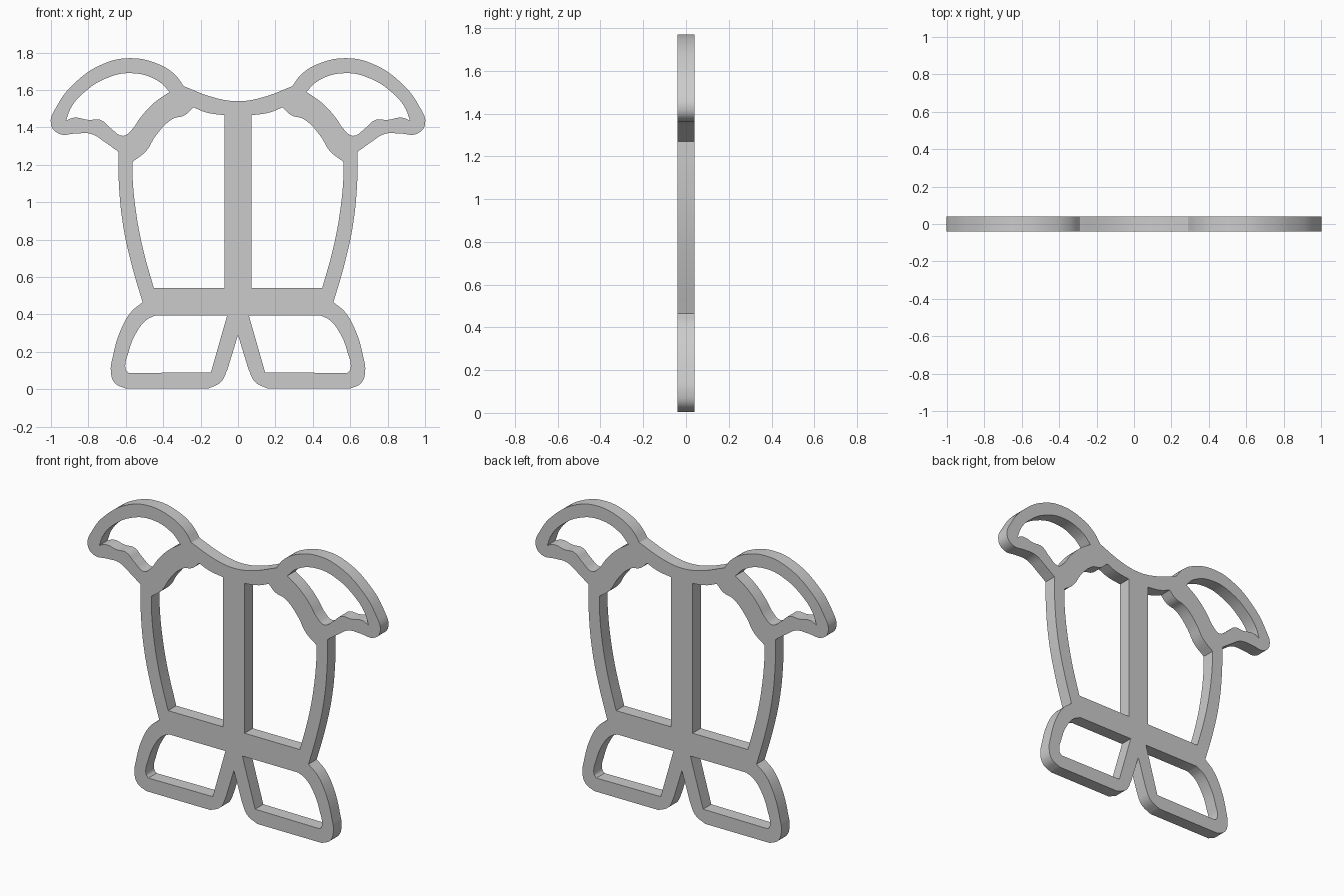
import bpy
import bmesh
import math
from mathutils import Matrix

cube = bpy.data.objects.get("Cube")
if cube:
    bpy.data.objects.remove(cube, do_unlink=True)

HALF_THICKNESS = 0.04
C = True  # marks a sharp corner

# Half of the outer silhouette: neckline, sleeve, waist, leg, crotch
outer_half = [
    (0, 1.54), (.13, 1.56), (.29, 1.62, C),
    (.34, 1.685), (.43, 1.74), (.575, 1.77), (.72, 1.74), (.87, 1.64),
    (.965, 1.52), (1, 1.415), (.955, 1.365), (.87, 1.367), (.785, 1.365),
    (.71, 1.32), (.64, 1.27, C),
    (.638, 1.12), (.615, .88), (.567, .66), (.51, .465, C),
    (.57, .415), (.63, .31), (.668, .18), (.68, .095), (.66, .035),
    (.6, .003, C), (.16, .003, C), (.09, .04), (.055, .11, C), (0, .29, C),
]

# Openings on one side
torso_opening = [
    (.073, 1.465, C), (.17, 1.48), (.238, 1.507, C), (.285, 1.465),
    (.35, 1.445), (.44, 1.355), (.49, 1.275), (.565, 1.215, C),
    (.563, 1.12), (.545, .945), (.508, .75), (.45, .54, C), (.073, .54, C),
]
sleeve_opening = [
    (.365, 1.59, C), (.43, 1.65), (.57, 1.69), (.71, 1.66), (.825, 1.585),
    (.89, 1.51), (.92, 1.435, C), (.877, 1.452), (.8, 1.44), (.735, 1.44),
    (.68, 1.395), (.615, 1.355), (.57, 1.385), (.52, 1.455), (.45, 1.53),
]
leg_opening = [
    (.058, .395, C), (.44, .395, C), (.49, .37), (.545, .3), (.585, .2),
    (.6, .105), (.585, .087, C), (.145, .09, C),
]


def mirrored(points):
    return [(-p[0], *p[1:]) for p in reversed(points)]


def add_loop(curve, points):
    spline = curve.splines.new('BEZIER')
    spline.bezier_points.add(len(points) - 1)
    spline.use_cyclic_u = True
    for knot, p in zip(spline.bezier_points, points):
        knot.co = (p[0], p[1], 0)
        kind = 'VECTOR' if len(p) == 3 else 'AUTO'
        knot.handle_left_type = knot.handle_right_type = kind


# Filled, extruded profile with openings
profile = bpy.data.curves.new("garment_profile", 'CURVE')
profile.dimensions = '2D'
profile.fill_mode = 'BOTH'
profile.resolution_u = 5
profile.extrude = HALF_THICKNESS
add_loop(profile, outer_half + mirrored(outer_half[1:-1]))
for opening in (torso_opening, sleeve_opening, leg_opening):
    add_loop(profile, opening)
    add_loop(profile, mirrored(opening))

helper = bpy.data.objects.new("garment_profile", profile)
bpy.context.collection.objects.link(helper)
bpy.context.view_layer.update()
depsgraph = bpy.context.evaluated_depsgraph_get()
mesh = bpy.data.meshes.new_from_object(helper.evaluated_get(depsgraph))
bpy.data.objects.remove(helper, do_unlink=True)

# Weld into one solid and stand it upright
bm = bmesh.new()
bm.from_mesh(mesh)
bmesh.ops.remove_doubles(bm, verts=bm.verts, dist=0.0005)
bmesh.ops.transform(bm, matrix=Matrix.Rotation(math.pi / 2, 4, 'X'), verts=bm.verts)
bmesh.ops.recalc_face_normals(bm, faces=bm.faces)
bm.to_mesh(mesh)
bm.free()
mesh.name = "garment_frame"

frame = bpy.data.objects.new("garment_frame", mesh)
bpy.context.collection.objects.link(frame)
bpy.ops.object.select_all(action='DESELECT')
frame.select_set(True)
bpy.context.view_layer.objects.active = frame
bpy.ops.object.shade_smooth_by_angle(angle=math.radians(30))
